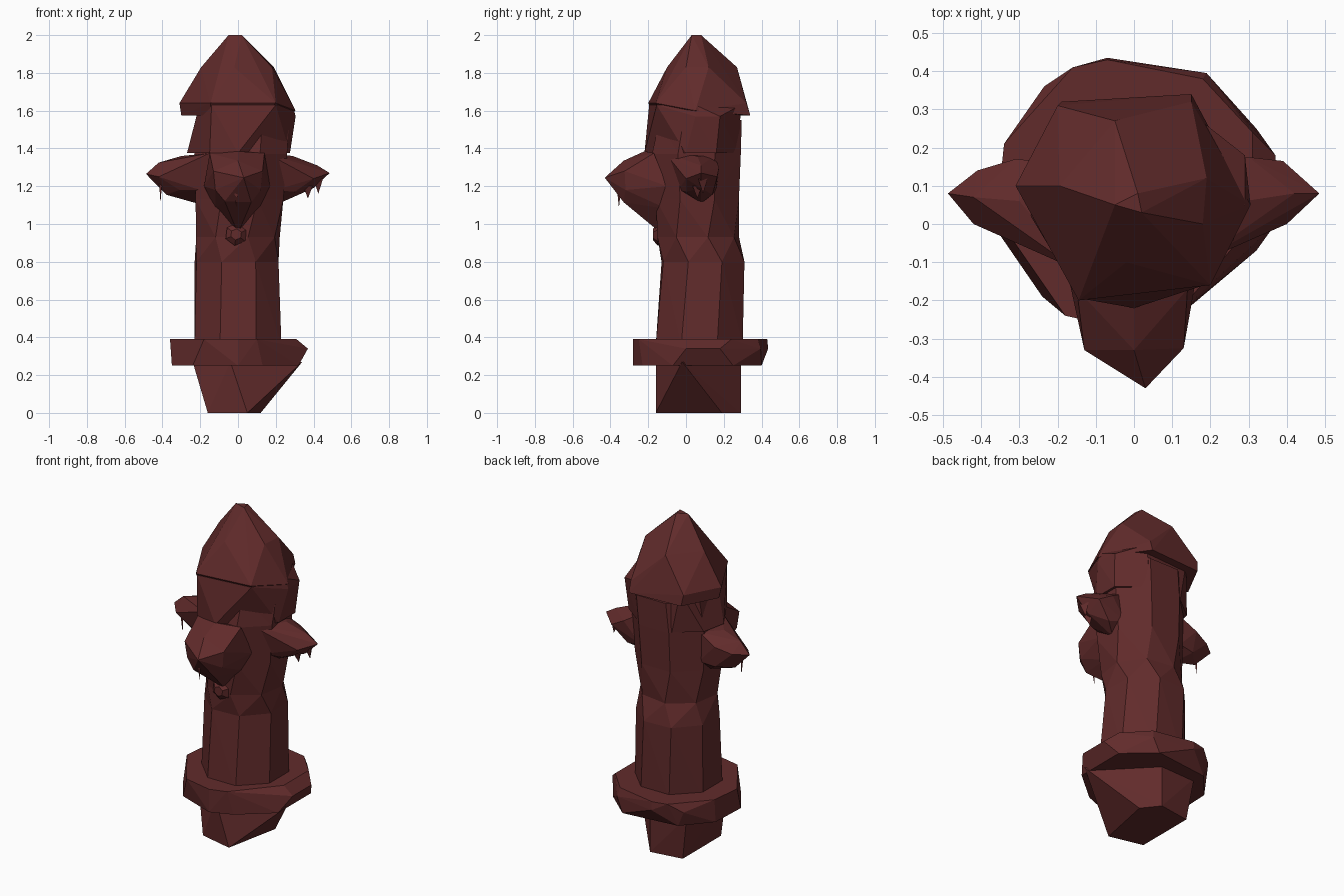
import bpy, bmesh, math

red = bpy.data.materials.new("dark_red_paint")
red.diffuse_color = (0.12, 0.024, 0.024, 1)


def finish(name, bm):
    bmesh.ops.recalc_face_normals(bm, faces=bm.faces)
    mesh = bpy.data.meshes.new(name)
    bm.to_mesh(mesh)
    bm.free()
    mesh.materials.append(red)
    ob = bpy.data.objects.new(name, mesh)
    bpy.context.collection.objects.link(ob)
    return ob


def hull(name, points):
    """Faceted solid wrapped around a few corner points."""
    bm = bmesh.new()
    for p in points:
        bm.verts.new(p)
    res = bmesh.ops.convex_hull(bm, input=bm.verts)
    junk = [v for v in res["geom_interior"] if isinstance(v, bmesh.types.BMVert)]
    bmesh.ops.delete(bm, geom=junk, context='VERTS')
    return finish(name, bm)


def loft(name, rings, sides=8):
    """Rings are (z, xmin, xmax, ymin, ymax, twist in degrees)."""
    bm = bmesh.new()
    loops = []
    for z, x0, x1, y0, y1, tw in rings:
        k = 1 / math.cos(math.pi / sides)
        loop = []
        for i in range(sides):
            a = 2 * math.pi * (i + 0.5) / sides + math.radians(tw)
            loop.append(bm.verts.new(((x0 + x1) / 2 + k * math.cos(a) * (x1 - x0) / 2,
                                      (y0 + y1) / 2 + k * math.sin(a) * (y1 - y0) / 2, z)))
        loops.append(loop)
    for a, b in zip(loops, loops[1:]):
        for i in range(sides):
            j = (i + 1) % sides
            bm.faces.new((a[i], a[j], b[j], b[i]))
    bm.faces.new(loops[0])
    bm.faces.new(loops[-1])
    bmesh.ops.triangulate(bm, faces=bm.faces)
    return finish(name, bm)


def at(z, pts):
    return [(x, y, z) for x, y in pts]


# Tapered foot, leaning out to the right
hull("foot", at(0, [(-0.16, -0.11), (0.05, -0.16), (0.12, 0.19), (0.04, 0.29), (-0.16, 0.26)])
     + at(0.27, [(-0.24, -0.04), (-0.04, -0.16), (0.34, -0.02), (0.04, 0.29), (-0.2, 0.28)]))

# Wide flange with chipped edges
hull("flange",
     at(0.39, [(-0.36, 0.02), (-0.34, 0.21), (-0.16, 0.41), (-0.07, 0.43), (0.18, 0.38), (0.31, 0.24),
               (0.31, 0.0), (0.1, -0.25), (0.0, -0.28), (-0.18, -0.24)])
     + at(0.34, [(0.37, 0.18), (0.37, 0.0), (0.19, 0.395), (-0.07, 0.435), (-0.235, 0.36)])
     + at(0.25, [(-0.35, -0.03), (-0.34, 0.2), (-0.2, 0.36), (0.15, 0.4), (0.32, 0.25),
                 (0.32, -0.07), (0.13, -0.23), (0.0, -0.28), (-0.24, -0.19)]))

# Barrel
loft("barrel", [
    (0.36, -0.23, 0.23, -0.16, 0.30, 0),
    (0.80, -0.225, 0.21, -0.125, 0.305, 3),
    (0.93, -0.21, 0.21, -0.14, 0.27, -9),
    (1.13, -0.225, 0.24, -0.16, 0.28, 0),
    (1.37, -0.23, 0.26, -0.18, 0.29, 0),
    (1.55, -0.21, 0.27, -0.14, 0.295, 0),
])

# Neck that narrows to a ridge above the front outlet
hull("neck",
     at(1.63, [(-0.14, -0.195), (0.2, -0.155), (0.29, 0.05), (-0.19, 0.05), (-0.15, 0.27), (0.15, 0.29)])
     + at(1.57, [(0.305, 0.05), (0.29, 0.18), (-0.22, 0.0)])
     + at(1.375, [(0.0, -0.22), (0.275, 0.0), (0.275, 0.16), (0.12, 0.28), (-0.1, 0.28),
                  (-0.24, 0.17), (-0.27, 0.02), (-0.15, -0.18)]))

# Pointed bonnet
hull("bonnet",
     at(2.0, [(-0.05, 0.05), (0.02, 0.03), (0.01, 0.08)])
     + at(1.83, [(-0.195, 0.1), (-0.05, 0.27), (0.19, 0.12), (0.18, 0.0), (-0.02, -0.1)])
     + [(0.11, 0.06, 1.9)]
     + at(1.64, [(-0.31, 0.1), (-0.145, -0.2), (0.2, -0.16), (-0.2, 0.31), (0.15, 0.32)])
     + at(1.575, [(-0.30, 0.11), (-0.15, -0.16), (0.15, 0.34), (-0.19, 0.32)])
     + [(0.305, 0.05, 1.6), (0.18, -0.15, 1.62)])

# Large front outlet
hull("front_outlet", [
    (-0.15, -0.17, 1.375), (0.14, -0.17, 1.375), (0.0, -0.22, 1.385),
    (-0.13, -0.33, 1.28), (0.13, -0.325, 1.28), (0.0, -0.33, 1.335), (0.03, -0.43, 1.245),
    (-0.12, -0.32, 1.18), (0.12, -0.32, 1.18),
    (-0.07, -0.33, 1.12), (0.07, -0.33, 1.115), (-0.18, -0.1, 1.2), (0.17, -0.1, 1.2),
    (0.0, -0.13, 0.95), (-0.12, -0.1, 1.08), (0.12, -0.1, 1.08)])

# Side outlets with blunt pointed ends
hull("right_outlet", [
    (0.15, -0.11, 1.375), (0.2, 0.15, 1.36), (0.29, 0.06, 1.36), (0.30, 0.175, 1.30),
    (0.42, 0.08, 1.31), (0.39, 0.165, 1.25), (0.485, 0.08, 1.27), (0.40, 0.0, 1.24),
    (0.40, 0.08, 1.19), (0.30, 0.0, 1.17), (0.30, 0.14, 1.155), (0.22, 0.08, 1.11),
    (0.2, -0.04, 1.18), (0.2, 0.16, 1.18)])
hull("left_outlet", [
    (-0.15, -0.12, 1.375), (-0.2, 0.16, 1.36), (-0.30, 0.06, 1.36),
    (-0.31, 0.17, 1.30), (-0.42, 0.07, 1.325), (-0.41, 0.14, 1.27), (-0.487, 0.08, 1.265),
    (-0.42, 0.0, 1.25), (-0.38, 0.07, 1.155), (-0.31, 0.0, 1.18), (-0.30, 0.15, 1.17),
    (-0.22, 0.08, 1.11), (-0.2, -0.05, 1.18), (-0.2, 0.16, 1.18)])


def hanger(name, x, y, top, bottom, w):
    """Thin pointed chain remnant."""
    return hull(name, [(x - w, y - w, top), (x + w, y - w, top), (x, y + w, top), (x, y, bottom)])


# Broken chain ends under the outlets
hanger("right_chain", 0.425, 0.09, 1.24, 1.16, 0.025)
hanger("right_chain_inner", 0.37, 0.06, 1.20, 1.135, 0.025)
hanger("left_chain", -0.41, 0.05, 1.22, 1.11, 0.008)
hanger("front_chain", -0.01, -0.355, 1.18, 1.085, 0.01)

# Small round plug below the front outlet
hull("front_plug", [(-0.01 + r * math.cos(a * math.pi / 3 + 0.4), y, 0.945 + r * math.sin(a * math.pi / 3 + 0.4))
                    for r, y in ((0.06, -0.11), (0.06, -0.15), (0.03, -0.175)) for a in range(6)])
